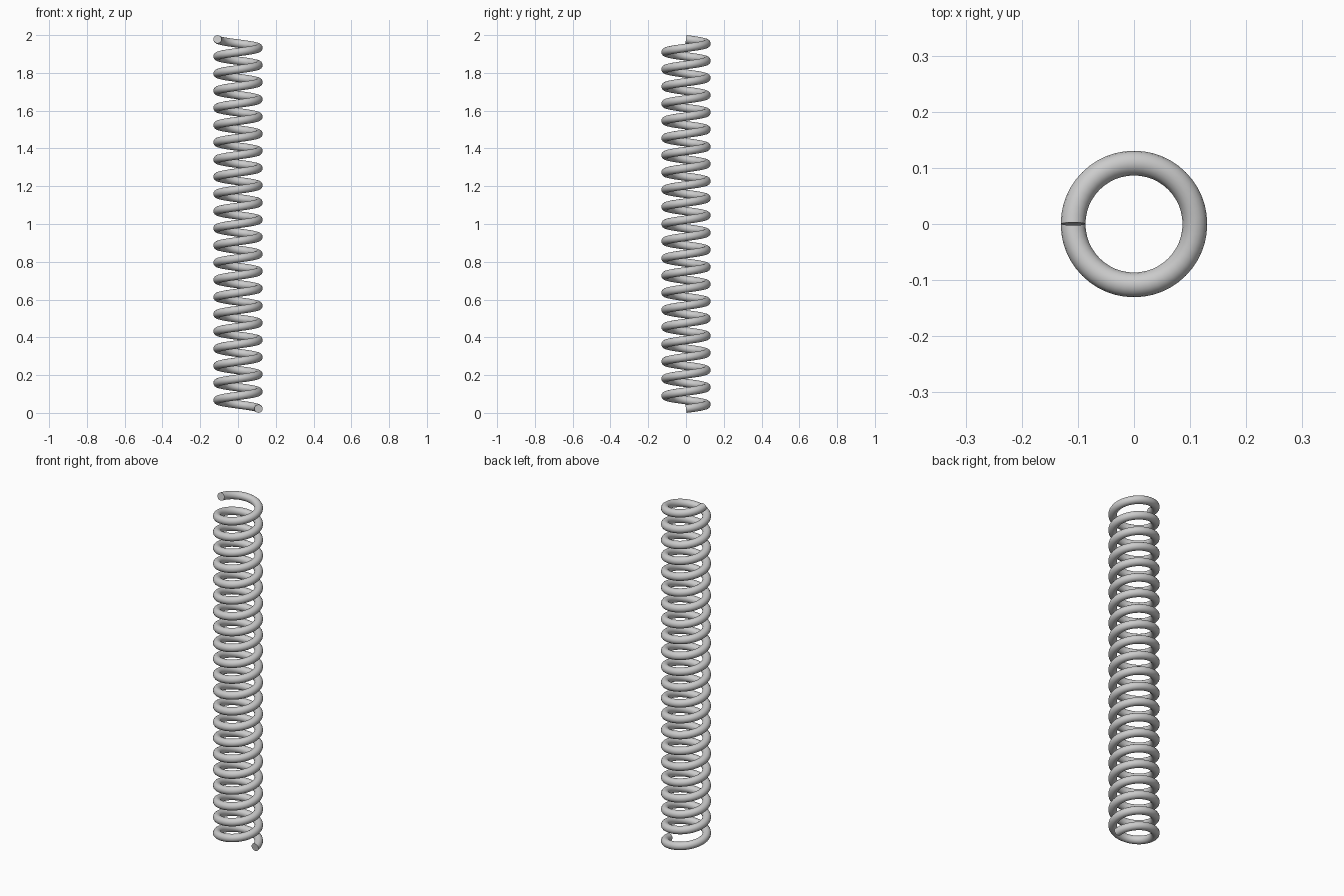
import bpy, math
from mathutils import Vector

if "Cube" in bpy.data.objects:
    bpy.data.objects.remove(bpy.data.objects["Cube"])

TURNS = 21.5
COIL_R = 0.1085
WIRE_R = 0.022
Z0, Z1 = 0.0218, 1.9782
STEPS = 48          # rings per turn
SIDES = 16          # wire cross-section

# Sweep a round wire section along a right-handed helix
n = int(TURNS * STEPS)
rise = (Z1 - Z0) / (TURNS * 2 * math.pi)
verts, faces = [], []
for i in range(n + 1):
    a = 2 * math.pi * TURNS * i / n
    out = Vector((math.cos(a), math.sin(a), 0))
    tangent = Vector((-COIL_R * math.sin(a), COIL_R * math.cos(a), rise)).normalized()
    up = out.cross(tangent)
    centre = out * COIL_R + Vector((0, 0, Z0 + rise * a))
    for j in range(SIDES):
        b = 2 * math.pi * j / SIDES
        verts.append(centre + WIRE_R * (math.cos(b) * out + math.sin(b) * up))

for i in range(n):
    for j in range(SIDES):
        k = (j + 1) % SIDES
        p, q = i * SIDES, (i + 1) * SIDES
        faces.append((p + j, q + j, q + k, p + k))

# Flat end caps
faces.append(tuple(range(SIDES)))
faces.append(tuple(reversed(range(n * SIDES, (n + 1) * SIDES))))

mesh = bpy.data.meshes.new("coil_spring")
mesh.from_pydata(verts, [], faces)
mesh.update()
spring = bpy.data.objects.new("coil_spring", mesh)
bpy.context.collection.objects.link(spring)

# Consistent outward normals, smooth wire with crisp ends
bpy.context.view_layer.objects.active = spring
spring.select_set(True)
bpy.ops.object.mode_set(mode='EDIT')
bpy.ops.mesh.select_all(action='SELECT')
bpy.ops.mesh.normals_make_consistent(inside=False)
bpy.ops.object.mode_set(mode='OBJECT')
bpy.ops.object.shade_smooth_by_angle(angle=math.radians(40))
